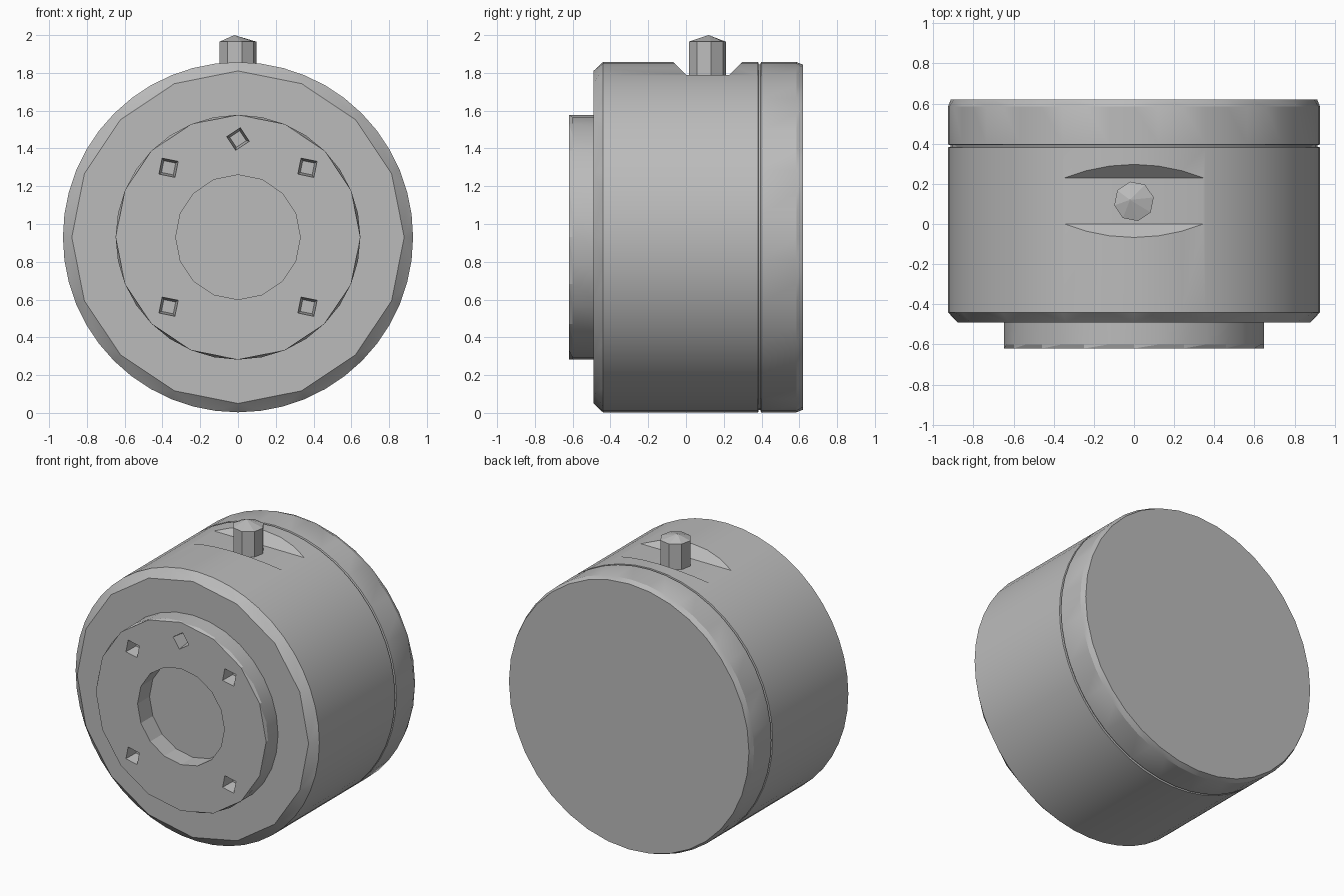
import bpy, bmesh
from math import pi, sin, cos, radians
from mathutils import Matrix, Vector

cube = bpy.data.objects.get("Cube")
if cube:
    bpy.data.objects.remove(cube, do_unlink=True)

AXIS_Z = 0.93

grey = bpy.data.materials.new("machined_grey")
grey.use_nodes = True
tone = (0.5, 0.5, 0.5, 1)
grey.diffuse_color = tone
grey.node_tree.nodes["Principled BSDF"].inputs["Base Color"].default_value = tone


def finish(name, bm):
    """Clean the mesh and turn it into an object."""
    bmesh.ops.remove_doubles(bm, verts=bm.verts, dist=1e-4)
    bmesh.ops.recalc_face_normals(bm, faces=bm.faces)
    mesh = bpy.data.meshes.new(name)
    bm.to_mesh(mesh)
    bm.free()
    mesh.materials.append(grey)
    obj = bpy.data.objects.new(name, mesh)
    bpy.context.collection.objects.link(obj)
    return obj


def turned(name, rings, sides):
    """Solid turned about the y axis; rings are (y, radius, facets)."""
    bm = bmesh.new()
    loops = []
    for y, r, facets in rings:
        loop = []
        for i in range(sides):
            a = 2 * pi * int(i * facets / sides + 0.5) / facets
            loop.append(bm.verts.new((r * cos(a), y, AXIS_Z + r * sin(a))))
        loops.append(loop)
    for a, b in zip(loops, loops[1:]):
        for i in range(sides):
            j = (i + 1) % sides
            bm.faces.new((a[i], a[j], b[j], b[i]))
    bm.faces.new(loops[0])
    bm.faces.new(loops[-1])
    return finish(name, bm)


def cut(target, cutter):
    """Subtract a cutter and discard it."""
    mod = target.modifiers.new("cut", "BOOLEAN")
    mod.operation = "DIFFERENCE"
    mod.solver = "EXACT"
    mod.object = cutter
    bpy.context.view_layer.objects.active = target
    bpy.ops.object.modifier_apply(modifier=mod.name)
    bpy.data.objects.remove(cutter, do_unlink=True)


def smooth(obj, angle):
    bpy.ops.object.select_all(action="DESELECT")
    obj.select_set(True)
    bpy.context.view_layer.objects.active = obj
    bpy.ops.object.shade_smooth_by_angle(angle=radians(angle))


# Main drum with a faceted front chamfer and a flat groove near the back
R = 0.927
drum = turned("drum_body", [
    (-0.49, 0.88, 16), (-0.44, R, 48), (0.382, R, 48), (0.384, R - 0.012, 48),
    (0.4, R - 0.012, 48)], 48)

# Trapezoid notch across the top
bm = bmesh.new()
ends = [[bm.verts.new((x, y, z)) for y, z in
         ((0.0, 1.79), (0.23, 1.79), (0.35, 1.91), (-0.12, 1.91))] for x in (-0.6, 0.6)]
for end in ends:
    bm.faces.new(end)
for i in range(4):
    j = (i + 1) % 4
    bm.faces.new((ends[0][i], ends[0][j], ends[1][j], ends[1][i]))
cut(drum, finish("notch_cutter", bm))
smooth(drum, 20)

# Rear cover
cover = turned("rear_cover", [
    (0.394, R - 0.008, 48), (0.397, R, 48), (0.585, R, 48),
    (0.62, R - 0.014, 36)], 48)
smooth(cover, 20)

# Front flange with a central bore and five bolt holes
flange = turned("front_flange", [
    (-0.4, 0.648, 32), (-0.6, 0.648, 32), (-0.62, 0.648, 16)], 32)
cut(flange, turned("bore_cutter", [
    (-0.7, 0.33, 16), (-0.3, 0.33, 16)], 16))
for deg in (45, 90, 135, 225, 315):
    a = radians(deg)
    bm = bmesh.new()
    spot = Matrix.Translation((0.52 * cos(a), -0.6, AXIS_Z + 0.52 * sin(a)))
    turn = Matrix.Rotation(a + 0.2, 4, "Y") @ Matrix.Rotation(pi / 2, 4, "X")
    bmesh.ops.create_cone(bm, cap_ends=True, segments=4, radius1=0.045,
                          radius2=0.07, depth=0.14, matrix=spot @ turn)
    cut(flange, finish("bolt_hole_cutter", bm))
smooth(flange, 20)

# Top pin with a shallow pointed cap
bm = bmesh.new()
levels = []
for z, r in ((1.77, 0.1), (1.965, 0.1)):
    levels.append([bm.verts.new((r * cos(2 * pi * i / 8 + 0.2),
                                 0.113 + r * sin(2 * pi * i / 8 + 0.2), z))
                   for i in range(8)])
tip = bm.verts.new((-0.02, 0.12, 2.0))
bm.faces.new(levels[0])
for i in range(8):
    j = (i + 1) % 8
    bm.faces.new((levels[0][i], levels[0][j], levels[1][j], levels[1][i]))
    bm.faces.new((levels[1][i], levels[1][j], tip))
finish("top_pin", bm)
